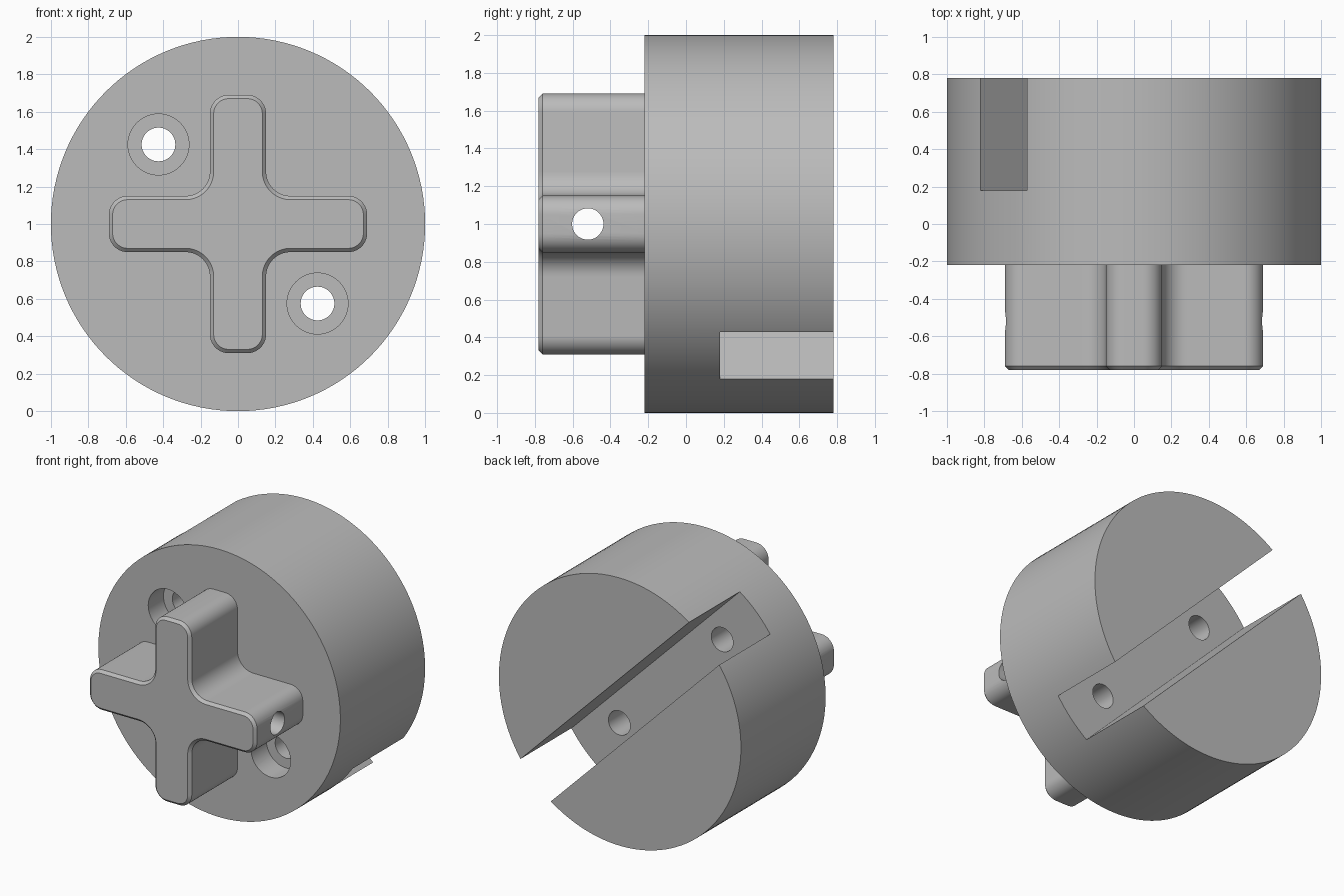
import bpy
import bmesh
from math import cos, sin, pi, radians
from mathutils import Matrix, Vector

cube = bpy.data.objects.get("Cube")
if cube:
    bpy.data.objects.remove(cube)

CENTRE_Z = 1.0
FRONT, BACK = -0.22, 0.78      # hub faces along y
TIP = -0.78                    # front of the cross
SLOT_FLOOR = 0.18
BOLT = 0.425                   # bolt hole offset along x and z

grey = bpy.data.materials.new("plain grey")
grey.use_nodes = True
colour = (0.5, 0.5, 0.5, 1)
grey.diffuse_color = colour
grey.node_tree.nodes["Principled BSDF"].inputs["Base Color"].default_value = colour


def finish(name, bm):
    bmesh.ops.recalc_face_normals(bm, faces=bm.faces)
    mesh = bpy.data.meshes.new(name)
    bm.to_mesh(mesh)
    bm.free()
    mesh.materials.append(grey)
    obj = bpy.data.objects.new(name, mesh)
    bpy.context.collection.objects.link(obj)
    return obj


def cylinder(name, radius, start, end, axis="Y", segments=48):
    """Cylinder between two points along the given axis."""
    start, end = Vector(start), Vector(end)
    turn = Matrix.Rotation(pi / 2, 4, "X" if axis == "Y" else "Y")
    bm = bmesh.new()
    bmesh.ops.create_cone(bm, cap_ends=True, segments=segments, radius1=radius,
                          radius2=radius, depth=(end - start).length,
                          matrix=Matrix.Translation((start + end) / 2) @ turn)
    return finish(name, bm)


def cut(target, cutters):
    """Subtract each cutter, apply, and remove the cutter."""
    bpy.context.view_layer.objects.active = target
    for cutter in cutters:
        mod = target.modifiers.new("cut", "BOOLEAN")
        mod.operation, mod.solver, mod.object = "DIFFERENCE", "EXACT", cutter
        bpy.ops.object.modifier_apply(modifier=mod.name)
        bpy.data.objects.remove(cutter)


def smooth(obj):
    bpy.ops.object.select_all(action="DESELECT")
    obj.select_set(True)
    bpy.context.view_layer.objects.active = obj
    bpy.ops.object.shade_smooth_by_angle(angle=radians(30))


def cross_profile(inset):
    """Outline of a cross with rounded arm tips and filleted inner corners."""
    length, half = 0.69 - inset, 0.15 - inset
    tip, fillet, steps = 0.1 - inset, 0.13 + inset, 10
    arcs = [(length - tip, tip - half, tip, -90, 0),
            (length - tip, half - tip, tip, 0, 90),
            (half + fillet, half + fillet, fillet, 270, 180)]
    points = []
    for quarter in range(4):
        spin = Matrix.Rotation(quarter * pi / 2, 2)
        for cx, cz, r, a0, a1 in arcs:
            for i in range(steps + 1):
                a = radians(a0 + (a1 - a0) * i / steps)
                points.append(spin @ Vector((cx + r * cos(a), cz + r * sin(a))))
    return points


# Round hub
hub = cylinder("round_hub", 1, (0, FRONT, CENTRE_Z), (0, BACK, CENTRE_Z), segments=128)

# Diagonal slot across the back
bm = bmesh.new()
bmesh.ops.create_cube(bm, size=1, matrix=(
    Matrix.Translation((0, SLOT_FLOOR + 0.5, CENTRE_Z))
    @ Matrix.Rotation(pi / 4, 4, "Y") @ Matrix.Diagonal((3, 1, 0.354, 1))))
cutters = [finish("slot_cutter", bm)]

# Counterbored bolt holes that open into the slot
for side in (-1, 1):
    x, z = side * BOLT, CENTRE_Z - side * BOLT
    cutters.append(cylinder("bolt_cutter", 0.09, (x, -0.5, z), (x, 0.5, z)))
    cutters.append(cylinder("counterbore_cutter", 0.163, (x, -0.5, z), (x, -0.04, z)))
cut(hub, cutters)
smooth(hub)

# Cross with a chamfered front edge, set slightly into the hub
bm = bmesh.new()
rings = [[bm.verts.new((p.x, y, CENTRE_Z + p.y)) for p in cross_profile(inset)]
         for y, inset in ((FRONT + 0.01, 0), (TIP + 0.02, 0), (TIP, 0.02))]
for lower, upper in zip(rings, rings[1:]):
    for i in range(len(lower)):
        bm.faces.new((lower[i - 1], lower[i], upper[i], upper[i - 1]))
bm.faces.new(rings[0])
bm.faces.new(rings[-1])
bmesh.ops.remove_doubles(bm, verts=bm.verts, dist=0.0001)
cross = finish("drive_cross", bm)

# Pin hole running sideways through the cross
cut(cross, [cylinder("pin_cutter", 0.083, (-1, -0.52, CENTRE_Z), (1, -0.52, CENTRE_Z), "X")])
smooth(cross)
